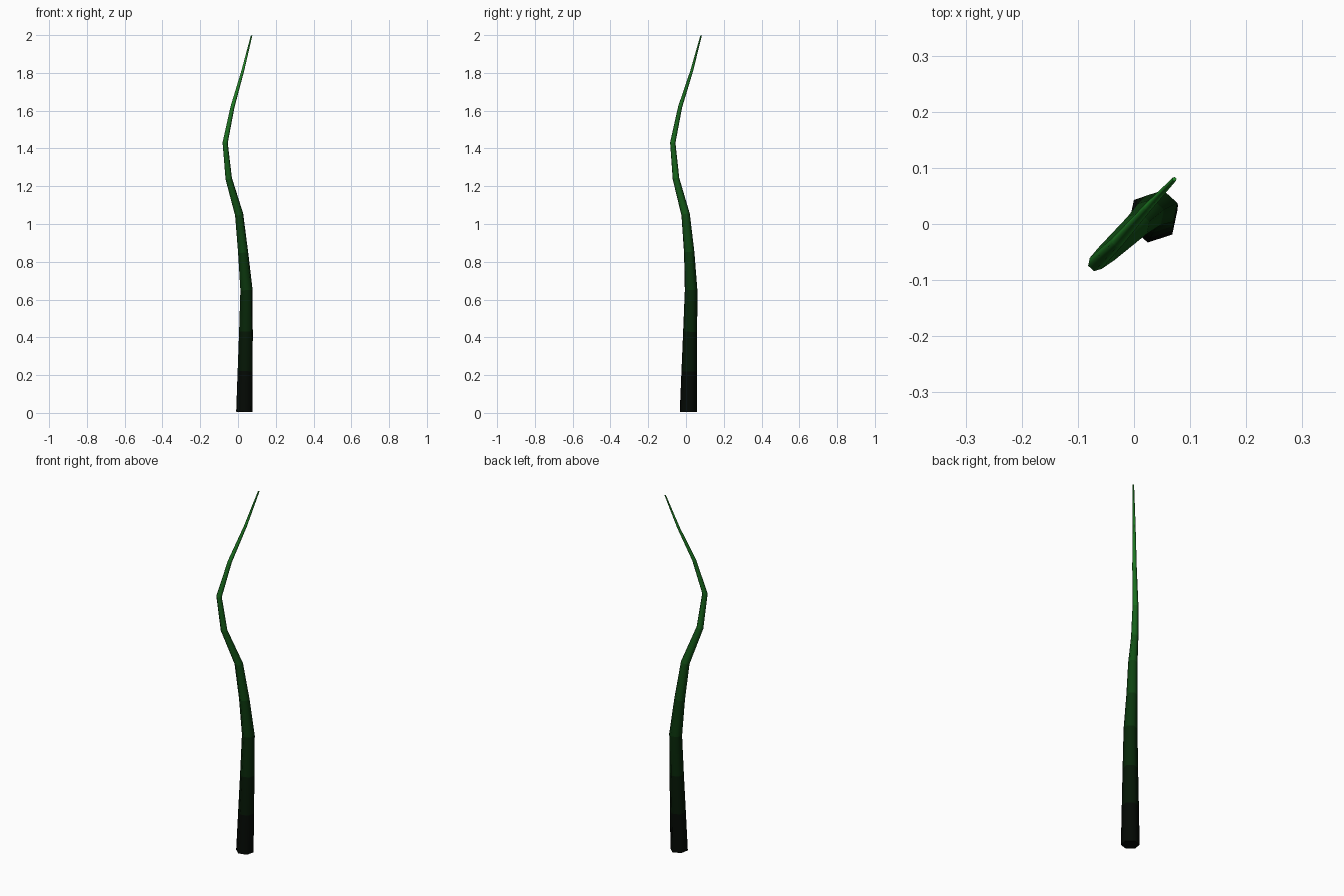
import bpy, bmesh, math
from mathutils import Vector

if "Cube" in bpy.data.objects:
    bpy.data.objects.remove(bpy.data.objects["Cube"])

# Centre line of the stalk: (x, y, z, radius)
PATH = [
    (0.034, 0.012, 0.005, 0.046), (0.038, 0.017, 0.22, 0.042),
    (0.042, 0.022, 0.43, 0.038), (0.045, 0.027, 0.65, 0.034),
    (0.027, 0.017, 0.85, 0.028), (0.006, -0.002, 1.05, 0.023),
    (-0.049, -0.053, 1.24, 0.018), (-0.068, -0.070, 1.43, 0.0145),
    (-0.029, -0.031, 1.62, 0.011), (0.025, 0.030, 1.81, 0.0075),
    (0.072, 0.080, 1.998, 0.004),
]
SIDES = 6

pts = [Vector(p[:3]) for p in PATH]
n = len(pts)
mesh = bpy.data.meshes.new("stalk")
bm = bmesh.new()

# Hexagonal rings, each square to the path
rings = []
for i, p in enumerate(pts):
    tangent = pts[min(i + 1, n - 1)] - pts[max(i - 1, 0)]
    q = Vector((0, 0, 1)).rotation_difference(tangent)
    r = PATH[i][3]
    ring = []
    for k in range(SIDES):
        a = math.radians(18) + math.tau * k / SIDES
        ring.append(bm.verts.new(p + q @ Vector((r * math.cos(a), r * math.sin(a), 0))))
    rings.append(ring)

# Side faces, darkest at the root and green at the tip
for i in range(n - 1):
    t = (i + 0.5) / (n - 1)
    g = 0.28 * t * t + 0.002
    mat = bpy.data.materials.new(f"green_{i}")
    mat.diffuse_color = (g * 0.06 + 0.001, g, g * 0.08 + 0.001, 1)
    mat.use_nodes = True
    mat.node_tree.nodes["Principled BSDF"].inputs["Base Color"].default_value = mat.diffuse_color
    mesh.materials.append(mat)
    for k in range(SIDES):
        j = (k + 1) % SIDES
        f = bm.faces.new((rings[i][k], rings[i][j], rings[i + 1][j], rings[i + 1][k]))
        f.material_index = i
        f.smooth = True

# End caps
bm.faces.new(rings[0][::-1]).material_index = 0
bm.faces.new(rings[-1]).material_index = n - 2
for ring in (rings[0], rings[-1]):
    for k in range(SIDES):
        bm.edges.get((ring[k], ring[(k + 1) % SIDES])).smooth = False

bm.to_mesh(mesh)
bm.free()
stalk = bpy.data.objects.new("stalk", mesh)
bpy.context.collection.objects.link(stalk)
